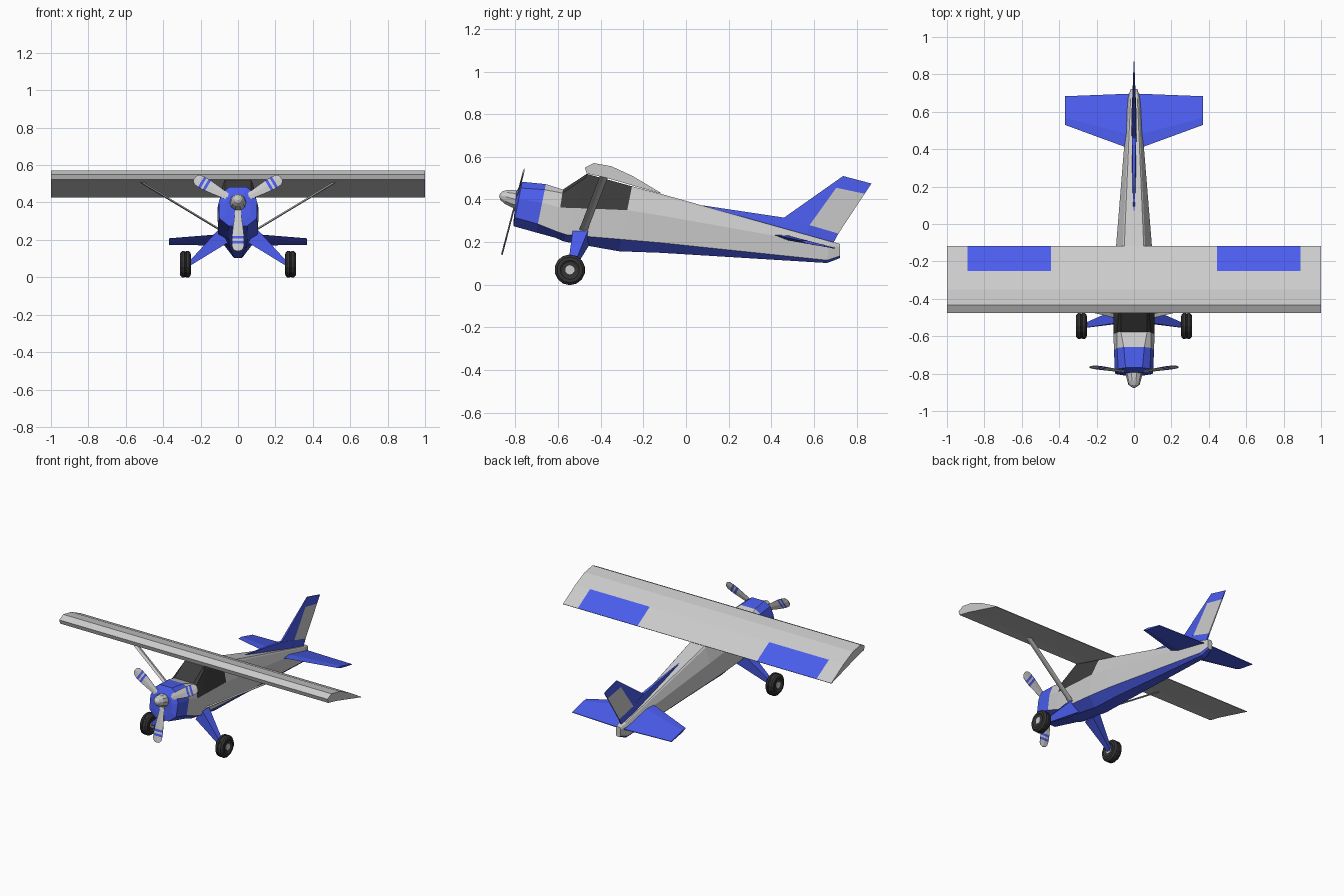
import bpy, bmesh
from math import sin, cos, pi, radians
from mathutils import Vector

if "Cube" in bpy.data.objects:
    bpy.data.objects.remove(bpy.data.objects["Cube"])


def material(name, rgb):
    m = bpy.data.materials.new(name)
    m.diffuse_color = (*rgb, 1)
    m.use_nodes = True
    m.node_tree.nodes["Principled BSDF"].inputs["Base Color"].default_value = m.diffuse_color
    return m


GREY, BLUE, DARK, TYRE = range(4)
MATS = [material("grey", (0.8, 0.8, 0.8)), material("blue", (0.07, 0.11, 0.85)),
        material("glass", (0.045, 0.045, 0.045)), material("rubber", (0.035, 0.035, 0.035))]


def loft(name, rings, colour=lambda i, j: GREY, caps=(GREY, GREY)):
    """Skin equal-sized rings of points; colour(i, j) gives the paint of span i, strip j."""
    bm = bmesh.new()
    vs = [[bm.verts.new(p) for p in ring] for ring in rings]
    n = len(vs[0])
    for i in range(len(vs) - 1):
        for j in range(n):
            k = (j + 1) % n
            f = bm.faces.new((vs[i][j], vs[i][k], vs[i + 1][k], vs[i + 1][j]))
            f.material_index = colour(i, j)
    bm.faces.new(vs[0]).material_index = caps[0]
    bm.faces.new(vs[-1]).material_index = caps[1]
    bmesh.ops.recalc_face_normals(bm, faces=bm.faces)
    me = bpy.data.meshes.new(name)
    bm.to_mesh(me)
    bm.free()
    for m in MATS:
        me.materials.append(m)
    ob = bpy.data.objects.new(name, me)
    bpy.context.collection.objects.link(ob)
    return ob


def solid(c):
    return dict(colour=lambda i, j: c, caps=(c, c))


# Fuselage: y, lean, shoulder drop, heights (top, side, paint line, belly), half widths
STATIONS = [
    (-.800, .10, .40, .440, .390, .335, .305, .030, .055, .070, .035),
    (-.785, .20, .35, .483, .400, .315, .275, .045, .085, .103, .050),
    (-.675, .20, .30, .472, .385, .285, .245, .055, .090, .107, .050),
    (-.590, .15, .20, .447, .362, .250, .220, .070, .092, .110, .050),
    (-.520, .34, .12, .520, .360, .235, .203, .070, .080, .110, .050),
    (-.276, .20, .10, .462, .350, .213, .157, .060, .070, .105, .045),
    (-.120, .00, .10, .427, .325, .197, .150, .052, .060, .096, .042),
    (.670, .10, .20, .205, .185, .115, .102, .018, .024, .032, .018),
    (.722, .00, .20, .192, .177, .135, .125, .010, .014, .018, .010)]


def station(y, lean, drop, zt, zu, zl, zb, wt, ws, w, wb):
    half = [(wt, zt), (ws, zt - drop * (zt - zu)), (w, zu), (w * .97, zl), (wb, zb)]
    zref = zu
    ring = half + [(-x, z) for x, z in reversed(half)]
    return [(x, y + lean * (z - zref), z) for x, z in ring]


def fuselage_paint(i, j):
    k = min(j, 8 - j)           # -1 is the roof strip, 4 the belly
    if i < 2 or k >= 3:
        return BLUE
    if (i == 3 and k <= 1) or (i == 4 and k in (0, 1)):
        return DARK
    return GREY


loft("fuselage", [station(*s) for s in STATIONS], fuselage_paint, (BLUE, GREY))

# Wing with painted flaps
AIRFOIL = [(-.466, .522), (-.475, .55), (-.433, .571), (-.35, .556), (-.25, .51),
           (-.118, .431), (-.12, .428), (-.38, .503)]
loft("wing", [[(x, y, z) for y, z in AIRFOIL] for x in (-1, -.89, -.445, .445, .89, 1)],
     lambda i, j: BLUE if i in (1, 3) and j == 4 else GREY)


# Tail fin panels: side outline points (y, z, half thickness)
def panel(name, pts, c):
    loft(name, [[(s * t, y, z) for y, z, t in pts] for s in (-1, 1)], **solid(c))


panel("dorsal_fin", [(.06, .375, .003), (.46, .315, .010), (.58, .28, .013),
                     (.56, .215, .014), (.10, .34, .008)], BLUE)
panel("fin", [(.46, .315, .006), (.737, .51, .003), (.705, .455, .008), (.58, .28, .014)], BLUE)
panel("fin_cap", [(.737, .51, .003), (.87, .475, .002), (.838, .427, .003), (.705, .455, .008)], BLUE)
panel("rudder", [(.705, .455, .008), (.838, .427, .003), (.715, .24, .004), (.58, .28, .014)], GREY)
panel("fin_foot", [(.58, .28, .014), (.715, .24, .004), (.685, .185, .005), (.56, .215, .014)], BLUE)

# Propeller frame, tilted nose up
TILT = radians(14.7)
HUB = Vector((0, -.796, .40))
AXIS = Vector((0, -cos(TILT), sin(TILT)))
UP = Vector((0, sin(TILT), cos(TILT)))
SIDE = Vector((1, 0, 0))

# Spinner
loft("spinner", [[HUB + AXIS * a + (SIDE * cos(k * pi / 5) + UP * sin(k * pi / 5)) * r
                  for k in range(10)]
                 for a, r in ((-.03, .045), (.015, .043), (.05, .035), (.072, .022), (.081, .008))])

# Three striped blades
BLADE = [(.02, .014), (.07, .018), (.14, .027), (.185, .032), (.200, .033), (.213, .033),
         (.228, .033), (.25, .030), (.262, .022), (.268, .010)]
for b in range(3):
    ang = pi + b * 2 * pi / 3
    out = UP * cos(ang) + SIDE * sin(ang)
    tan = SIDE * cos(ang) - UP * sin(ang)
    loft(f"propeller_blade_{b + 1}",
         [[HUB + out * r + tan * w * s + AXIS * t for s, t in
           ((-1, -.001), (0, -.004), (1, -.001), (1, .001), (0, .004), (-1, .001))]
          for r, w in BLADE],
         lambda i, j: BLUE if i in (3, 5) else GREY)

# Paired parts
for s, side in ((1, "right"), (-1, "left")):
    # Tailplane: root and tip rings of LE, crest, TE, lower crest
    rings = []
    for x, y0, y1, th in ((.015, .40, .697, .012), (.37, .53, .683, .007)):
        pts = [(y0, 0), (y0 + (y1 - y0) * .25, th), (y1, .002),
               (y1, -.002), (y0 + (y1 - y0) * .25, -th)]
        rings.append([(s * x, y, .237 - (y - .40) * .22 + d) for y, d in pts])
    loft(f"{side}_tailplane", rings, **solid(BLUE))

    # Wing strut
    loft(f"{side}_wing_strut",
         [[(s * x, y + dy, z + dz) for dy, dz in ((-.02, -.002), (0, .006), (.02, -.002), (0, -.007))]
          for x, y, z in ((.08, -.487, .245), (.52, -.385, .510))])

    # Landing gear leg
    loft(f"{side}_gear_leg",
         [[(s * (x - dx), y0, z0), (s * (x - dx), y1, z0), (s * (x + dx), y1, z1), (s * (x + dx), y0, z1)]
          for x, dx, y0, y1, z0, z1 in ((.075, .02, -.53, -.455, .185, .265),
                                        (.26, .004, -.555, -.53, .062, .082))], **solid(BLUE))

    # Wheel: tyre lathe, hub and axle
    def lathe(name, prof, n, c):
        loft(name, [[(s * x, -.545 + r * cos(2 * pi * (k + .5) / n), .07 + r * sin(2 * pi * (k + .5) / n))
                     for k in range(n)] for x, r in prof], **solid(c))
    lathe(f"{side}_tyre", [(.258, .036), (.252, .045), (.253, .060), (.263, .071), (.275, .072),
                           (.278, .068), (.284, .068), (.287, .072), (.299, .071), (.309, .060),
                           (.310, .045), (.304, .036)], 14, TYRE)
    lathe(f"{side}_wheel_hub", [(.254, .022), (.308, .022)], 10, GREY)
